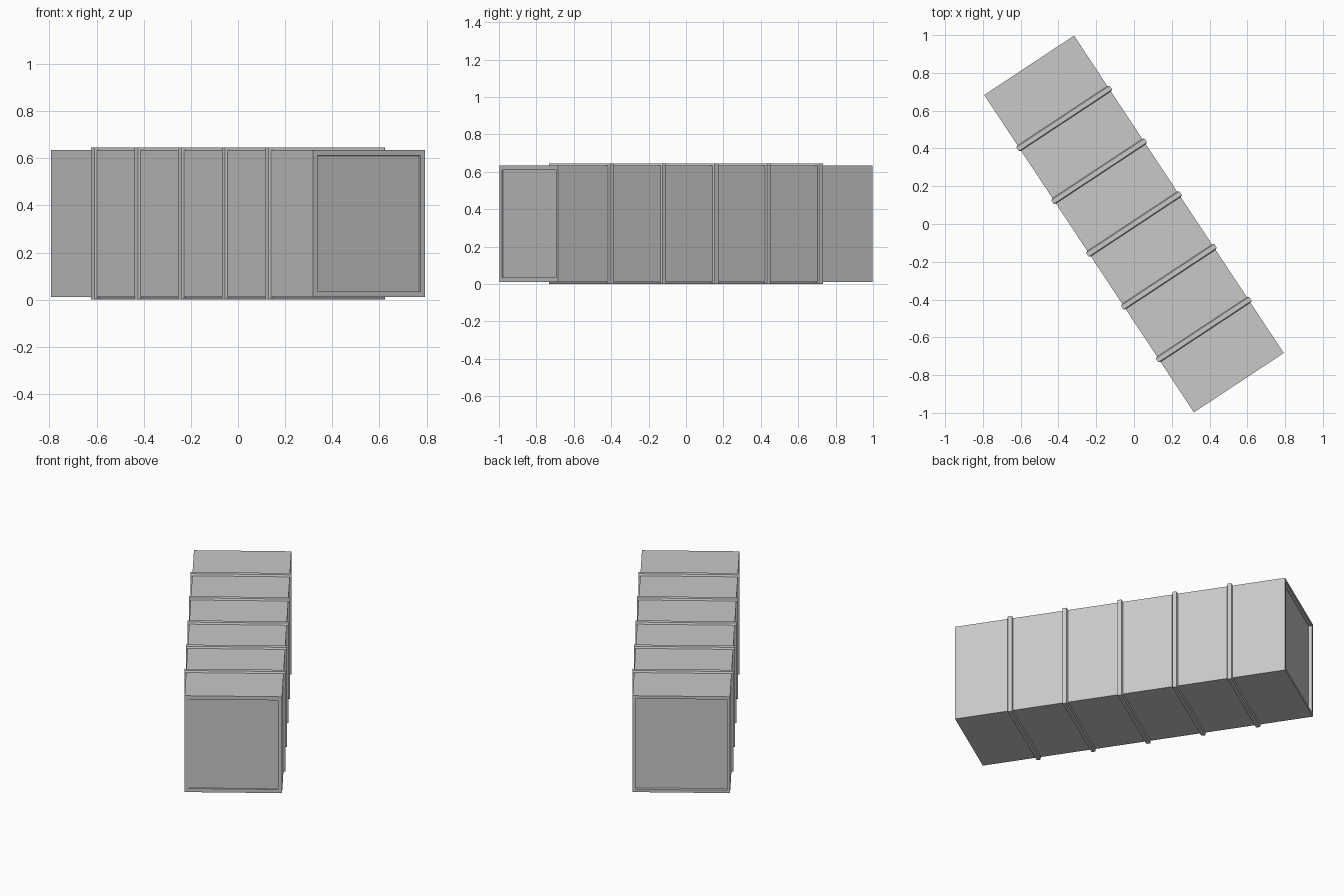
import bpy, bmesh, math
from mathutils import Matrix

cube = bpy.data.objects.get("Cube")
if cube:
    bpy.data.objects.remove(cube, do_unlink=True)

# Single painted metal grey
GREY = (0.58, 0.58, 0.58, 1.0)
mat = bpy.data.materials.new("grey_metal")
mat.use_nodes = True
mat.diffuse_color = GREY
mat.node_tree.nodes["Principled BSDF"].inputs["Base Color"].default_value = GREY

HALF_LEN, HALF_W, HALF_H, MID_Z = 1.007, 0.285, 0.311, 0.323
RIB_OUT, RIB_PITCH = 0.011, 0.335
# Local +y is the long axis, turned to its heading in plan
TURN = Matrix.Translation((0, 0, MID_Z)) @ Matrix.Rotation(math.atan2(0.551, 0.834), 4, 'Z')


def finish(name, bm):
    bmesh.ops.recalc_face_normals(bm, faces=bm.faces)
    mesh = bpy.data.meshes.new(name)
    bm.to_mesh(mesh)
    bm.free()
    mesh.materials.append(mat)
    obj = bpy.data.objects.new(name, mesh)
    obj.matrix_world = TURN
    bpy.context.collection.objects.link(obj)
    return obj


def loft(bm, sections):
    """Rectangular sections (y, half width, half height) joined along y."""
    rings = [[bm.verts.new((sx * w, y, sz * h))
              for sx, sz in ((-1, -1), (1, -1), (1, 1), (-1, 1))]
             for y, w, h in sections]
    for a, b in zip(rings, rings[1:]):
        for i in range(4):
            j = (i + 1) % 4
            bm.faces.new((a[i], a[j], b[j], b[i]))
    bm.faces.new(rings[0])
    bm.faces.new(rings[-1])


# Long box body with a framed, recessed panel at each end
bm = bmesh.new()
loft(bm, [(-HALF_LEN, HALF_W, HALF_H), (HALF_LEN, HALF_W, HALF_H)])
bmesh.ops.recalc_face_normals(bm, faces=bm.faces)
for side, border, depth in ((-1, 0.033, 0.008), (1, 0.026, 0.02)):
    end = next(f for f in bm.faces if f.normal.y * side > 0.9)
    bmesh.ops.inset_region(bm, faces=[end], thickness=border)
    # Second inset makes the walls, then the panel is pushed in
    bmesh.ops.inset_region(bm, faces=[end], thickness=0.0005)
    for v in end.verts:
        v.co.y -= side * depth
finish("box_body", bm)

# Five chamfered ribs wrapped around the body
for k in range(-2, 3):
    y = k * RIB_PITCH
    bm = bmesh.new()
    w, h = HALF_W + RIB_OUT, HALF_H + RIB_OUT
    loft(bm, [(y - 0.017, HALF_W, HALF_H), (y - 0.012, w, h),
              (y + 0.012, w, h), (y + 0.017, HALF_W, HALF_H)])
    finish(f"rib_{k + 3}", bm)
